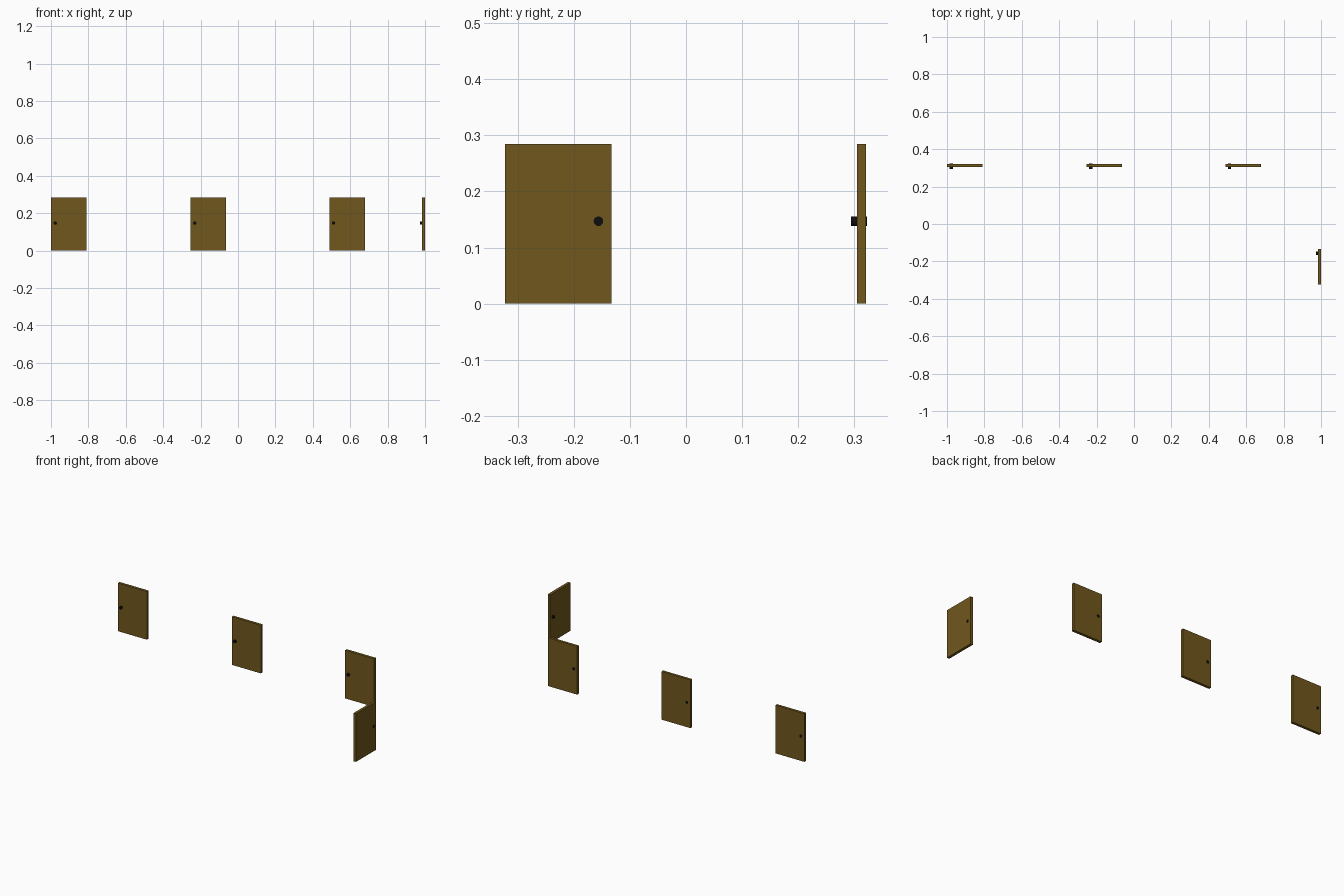
import bpy, math
from mathutils import Matrix, Vector

if "Cube" in bpy.data.objects:
    bpy.data.objects.remove(bpy.data.objects["Cube"])

W, T, H = 0.19, 0.016, 0.285      # door panel size
KNOB_R, KNOB_L = 0.0085, 0.028    # knob runs right through the panel


def material(name, rgb):
    m = bpy.data.materials.new(name)
    m.diffuse_color = (*rgb, 1)
    m.use_nodes = True
    m.node_tree.nodes["Principled BSDF"].inputs["Base Color"].default_value = m.diffuse_color
    return m


wood = material("brown_wood", (0.16, 0.095, 0.012))
black = material("black_metal", (0.004, 0.004, 0.004))


def door(i, x, y, angle):
    place = Matrix.Translation((x, y, 0)) @ Matrix.Rotation(angle, 4, 'Z')

    # flat panel
    bpy.ops.mesh.primitive_cube_add(size=1)
    panel = bpy.context.object
    panel.name = f"door_panel_{i}"
    panel.data.transform(Matrix.Translation((0, 0, H / 2)) @ Matrix.Diagonal((W, T, H, 1)))
    panel.matrix_world = place
    panel.data.materials.append(wood)

    # round knob, long on the front and just proud of the back
    bpy.ops.mesh.primitive_cylinder_add(vertices=32, radius=KNOB_R, depth=KNOB_L)
    knob = bpy.context.object
    knob.name = f"door_knob_{i}"
    knob.data.transform(Matrix.Rotation(math.pi / 2, 4, 'X'))
    knob.matrix_world = place @ Matrix.Translation((-W / 2 + 0.023, -0.0045, 0.147))
    knob.data.materials.append(black)
    bpy.ops.object.shade_smooth_by_angle()


# three doors along the back, one on the right side
for i, x in enumerate((-0.905, -0.159, 0.583)):
    door(i + 1, x, 0.313, 0)
door(4, 0.9905, -0.228, -math.pi / 2)
